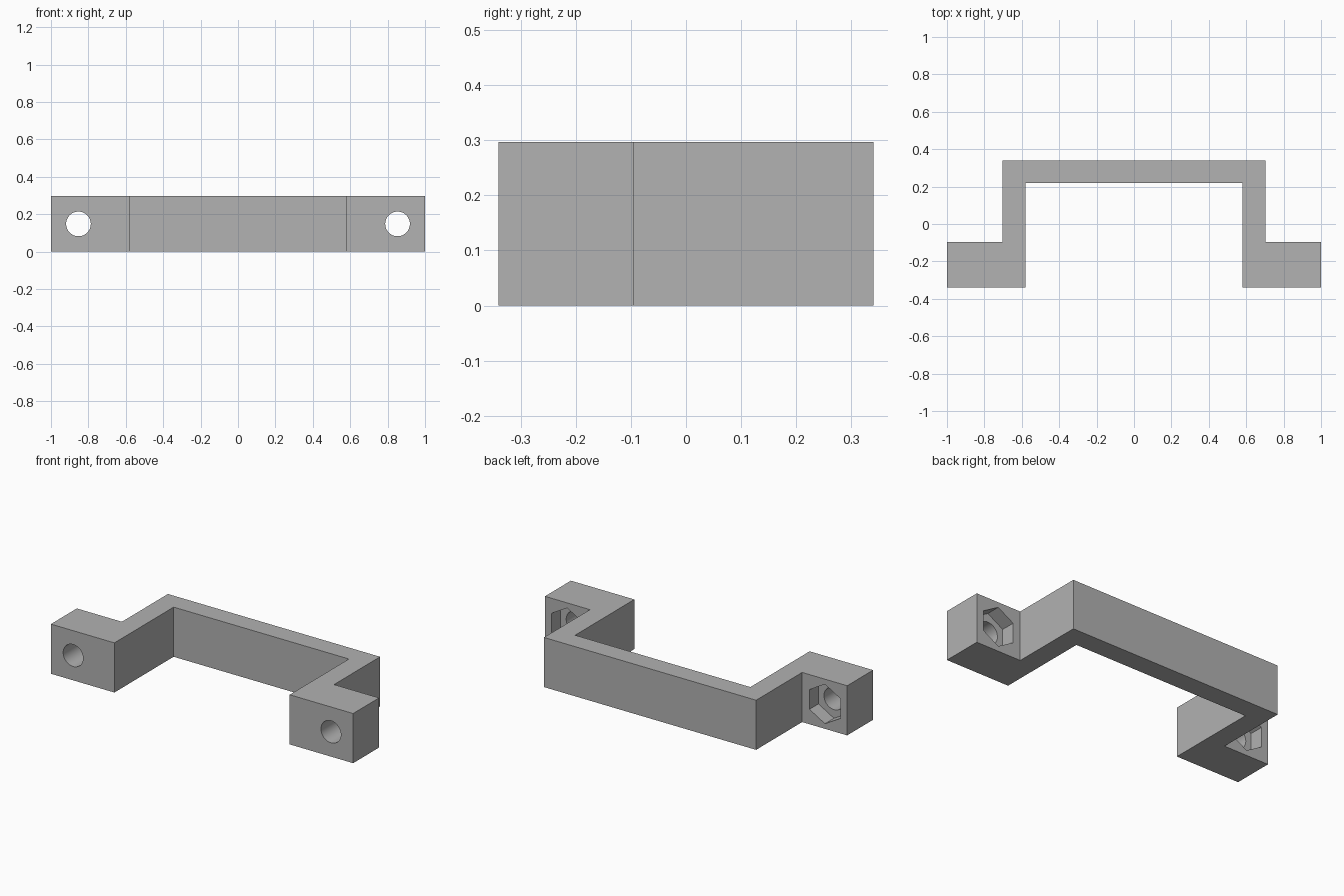
import bpy
import bmesh
from math import radians
from mathutils import Matrix

cube = bpy.data.objects.get("Cube")
if cube:
    bpy.data.objects.remove(cube, do_unlink=True)

HEIGHT = 0.297
HOLE_X = 0.853
BACK_OF_FOOT = -0.095
POCKET_DEPTH = 0.085

grey = bpy.data.materials.new("plain grey")
grey.use_nodes = True
colour = (0.445, 0.445, 0.445, 1)
grey.diffuse_color = colour
grey.node_tree.nodes["Principled BSDF"].inputs["Base Color"].default_value = colour


def add_object(name, bm):
    bmesh.ops.recalc_face_normals(bm, faces=bm.faces)
    mesh = bpy.data.meshes.new(name)
    bm.to_mesh(mesh)
    bm.free()
    mesh.materials.append(grey)
    obj = bpy.data.objects.new(name, mesh)
    bpy.context.collection.objects.link(obj)
    return obj


def cutter(name, x, sides, radius, y_min, y_max, turn=0):
    """Prism lying along y, used to cut a hole."""
    bm = bmesh.new()
    place = (Matrix.Translation((x, (y_min + y_max) / 2, HEIGHT / 2))
             @ Matrix.Rotation(radians(90), 4, 'X')
             @ Matrix.Rotation(radians(turn), 4, 'Z'))
    bmesh.ops.create_cone(bm, cap_ends=True, segments=sides, radius1=radius,
                          radius2=radius, depth=y_max - y_min, matrix=place)
    obj = add_object(name, bm)
    obj.hide_render = True
    return obj


# Bracket body: half outline mirrored across x, then extruded upward
half = [(0.58, 0.22), (0.58, -0.34), (1, -0.34), (1, BACK_OF_FOOT),
        (0.702, BACK_OF_FOOT), (0.702, 0.34)]
outline = half + [(-x, y) for x, y in reversed(half)]
bm = bmesh.new()
base = bm.faces.new([bm.verts.new((x, y, 0)) for x, y in outline])
top = bmesh.ops.extrude_face_region(bm, geom=[base])["geom"]
bmesh.ops.translate(bm, vec=(0, 0, HEIGHT),
                    verts=[v for v in top if isinstance(v, bmesh.types.BMVert)])
bracket = add_object("bracket", bm)

# Bolt holes through each foot, with hexagonal nut pockets at the back
cutters = []
for side, x in (("left", HOLE_X), ("right", -HOLE_X)):
    cutters.append(cutter(side + "_bolt_hole", x, 48, 0.066, -0.5, 0.1))
    # Pocket has a corner pointing up
    pocket = cutter(side + "_nut_pocket", x, 6, 0.118,
                    BACK_OF_FOOT - POCKET_DEPTH, 0.1)
    if max(v.co.z for v in pocket.data.vertices) < HEIGHT / 2 + 0.11:
        turn = (Matrix.Translation((x, 0, HEIGHT / 2))
                @ Matrix.Rotation(radians(30), 4, 'Y')
                @ Matrix.Translation((-x, 0, -HEIGHT / 2)))
        pocket.data.transform(turn)
    cutters.append(pocket)

bpy.ops.object.select_all(action='DESELECT')
bpy.context.view_layer.objects.active = bracket
bracket.select_set(True)
for tool in cutters:
    mod = bracket.modifiers.new(tool.name, 'BOOLEAN')
    mod.operation = 'DIFFERENCE'
    mod.solver = 'EXACT'
    mod.object = tool
    bpy.ops.object.modifier_apply(modifier=mod.name)
for tool in cutters:
    bpy.data.objects.remove(tool, do_unlink=True)

bpy.ops.object.shade_smooth_by_angle(angle=radians(30))
